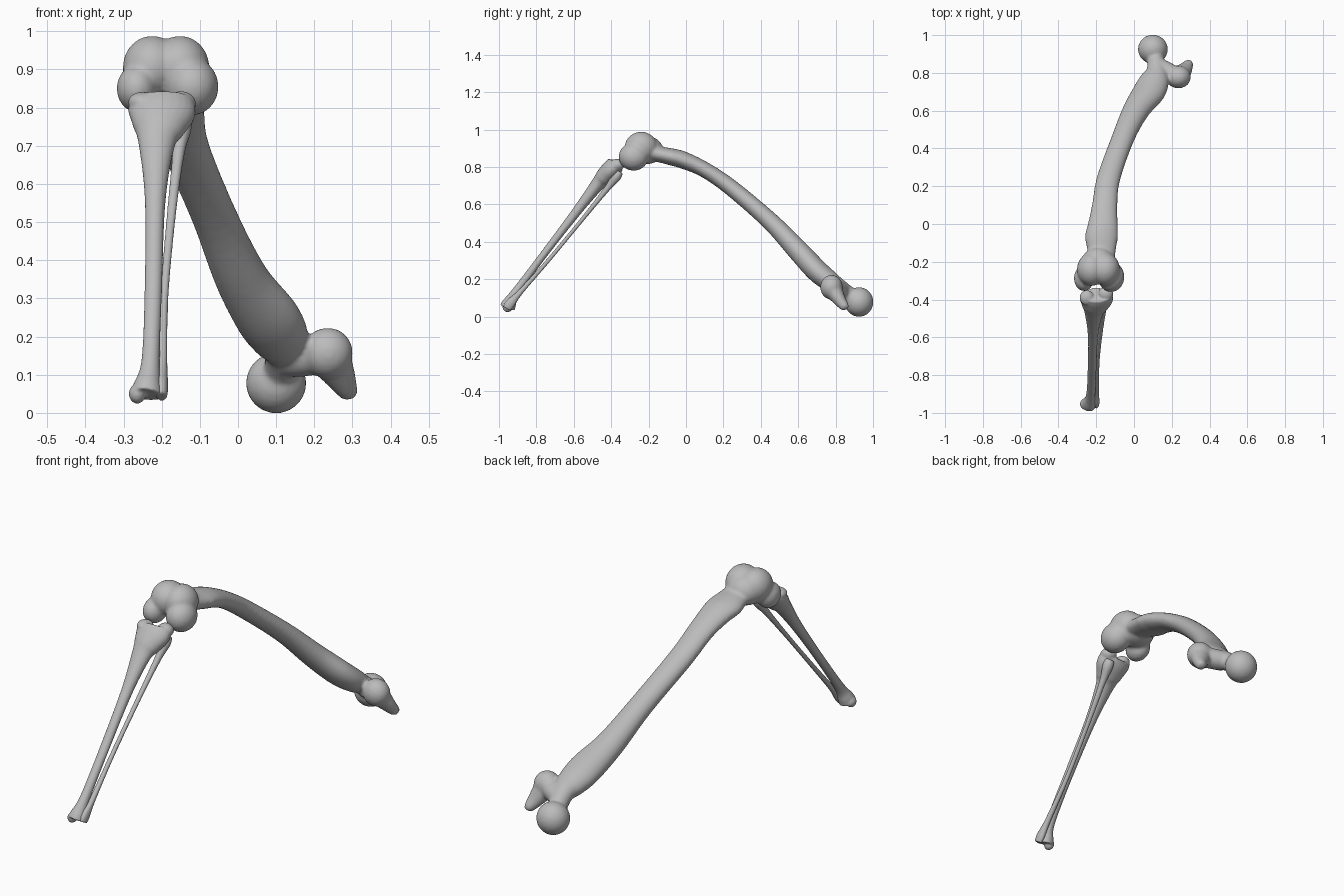
import bpy, bmesh, math
from mathutils import Vector, Matrix

bone = bpy.data.materials.new("bone grey")
bone.diffuse_color = (0.5, 0.5, 0.5, 1)


def catmull(a, b, c, d, t):
    return [0.5 * (2 * q + (r - p) * t + (2 * p - 5 * q + 4 * r - s) * t * t
                   + (3 * q - p - 3 * r + s) * t ** 3) for p, q, r, s in zip(a, b, c, d)]


def tube(bm, pts, sub=6, sides=24):
    """Smooth loft through (x, y, z, half width, half depth) stations."""
    ext = [pts[0]] + list(pts) + [pts[-1]]
    path = [catmull(*ext[i:i + 4], k / sub) for i in range(len(pts) - 1) for k in range(sub)]
    path.append(list(pts[-1]))
    rings = []
    for i, p in enumerate(path):
        a, b = path[max(i - 1, 0)], path[min(i + 1, len(path) - 1)]
        t = (Vector(b[:3]) - Vector(a[:3])).normalized()
        u = Vector((1, 0, 0))
        u = (u - t * u.dot(t)).normalized()
        n = t.cross(u)
        rings.append([bm.verts.new(Vector(p[:3]) + u * p[3] * math.cos(w) + n * p[4] * math.sin(w))
                      for w in (2 * math.pi * k / sides for k in range(sides))])
    for r, s in zip(rings, rings[1:]):
        for k in range(sides):
            j = (k + 1) % sides
            bm.faces.new((r[k], r[j], s[j], s[k]))
    bm.faces.new(rings[0])
    bm.faces.new(rings[-1])


def ball(bm, centre, radii):
    m = Matrix.Translation(centre) @ Matrix.Diagonal((*radii, 1))
    bmesh.ops.create_uvsphere(bm, u_segments=32, v_segments=20, radius=1, matrix=m)


def finish(bm, name, voxel, passes):
    bmesh.ops.recalc_face_normals(bm, faces=bm.faces)
    me = bpy.data.meshes.new(name)
    bm.to_mesh(me)
    bm.free()
    me.materials.append(bone)
    ob = bpy.data.objects.new(name, me)
    bpy.context.collection.objects.link(ob)
    # blend overlapping lumps into one smooth skin
    rm = ob.modifiers.new("blend", 'REMESH')
    rm.mode = 'VOXEL'
    rm.voxel_size = voxel
    rm.use_smooth_shade = True
    sm = ob.modifiers.new("soften", 'SMOOTH')
    sm.factor = 0.5
    sm.iterations = passes
    return ob


# thigh bone: bowed shaft running into the neck
bm = bmesh.new()
tube(bm, [(-.175, -.2, .88, .07, .045), (-.172, -.13, .865, .077, .043),
          (-.172, -.07, .852, .087, .046), (-.165, -.01, .835, .08, .046),
          (-.155, .1, .785, .067, .042), (-.135, .24, .69, .062, .044),
          (-.06, .45, .51, .06, .048), (.01, .6, .352, .071, .057),
          (.08, .7, .245, .086, .06), (.112, .77, .188, .075, .055),
          (.12, .82, .155, .052, .046), (.112, .88, .108, .045, .045)])
# hip ball, bridge and outer knob with its tip
ball(bm, (.1, .925, .078), (.079, .077, .079))
tube(bm, [(.12, .84, .14, .045, .045), (.17, .81, .145, .05, .05), (.225, .78, .155, .05, .05)])
ball(bm, (.235, .778, .157), (.066, .06, .066))
tube(bm, [(.24, .785, .145, .058, .052), (.27, .82, .09, .04, .035),
          (.29, .848, .052, .025, .025), (.295, .855, .04, .015, .015)])
# knee end: twin upper lobes and two rounded condyles
for x in (-.225, -.152):
    ball(bm, (x, -.24, .905), (.077, .088, .083))
ball(bm, (-.19, -.21, .89), (.09, .088, .075))
ball(bm, (-.265, -.287, .85), (.053, .068, .062))
ball(bm, (-.121, -.28, .855), (.07, .08, .075))
finish(bm, "thigh_bone", .008, 5)

# shin bone: wide plateau, slim shaft, flared ankle
bm = bmesh.new()
tube(bm, [(-.2, -.375, .815, .084, .048), (-.2, -.4, .785, .088, .053),
          (-.207, -.438, .745, .068, .048), (-.213, -.478, .7, .047, .036),
          (-.217, -.592, .552, .027, .025), (-.222, -.768, .322, .023, .02),
          (-.229, -.905, .137, .024, .024), (-.237, -.945, .07, .037, .038),
          (-.24, -.955, .048, .042, .042)])
ball(bm, (-.15, -.37, .81), (.04, .04, .033))
ball(bm, (-.25, -.39, .815), (.038, .04, .026))
ball(bm, (-.264, -.953, .05), (.022, .028, .026))
finish(bm, "shin_bone", .005, 4)

# thin outer bone of the lower leg
bm = bmesh.new()
tube(bm, [(-.148, -.355, .775, .022, .02), (-.148, -.375, .745, .026, .026),
          (-.156, -.425, .68, .016, .016), (-.174, -.55, .525, .012, .011),
          (-.193, -.728, .31, .011, .011), (-.199, -.88, .137, .014, .014),
          (-.2, -.94, .07, .017, .026), (-.2, -.958, .042, .014, .022)])
finish(bm, "outer_shin_bone", .004, 3)
